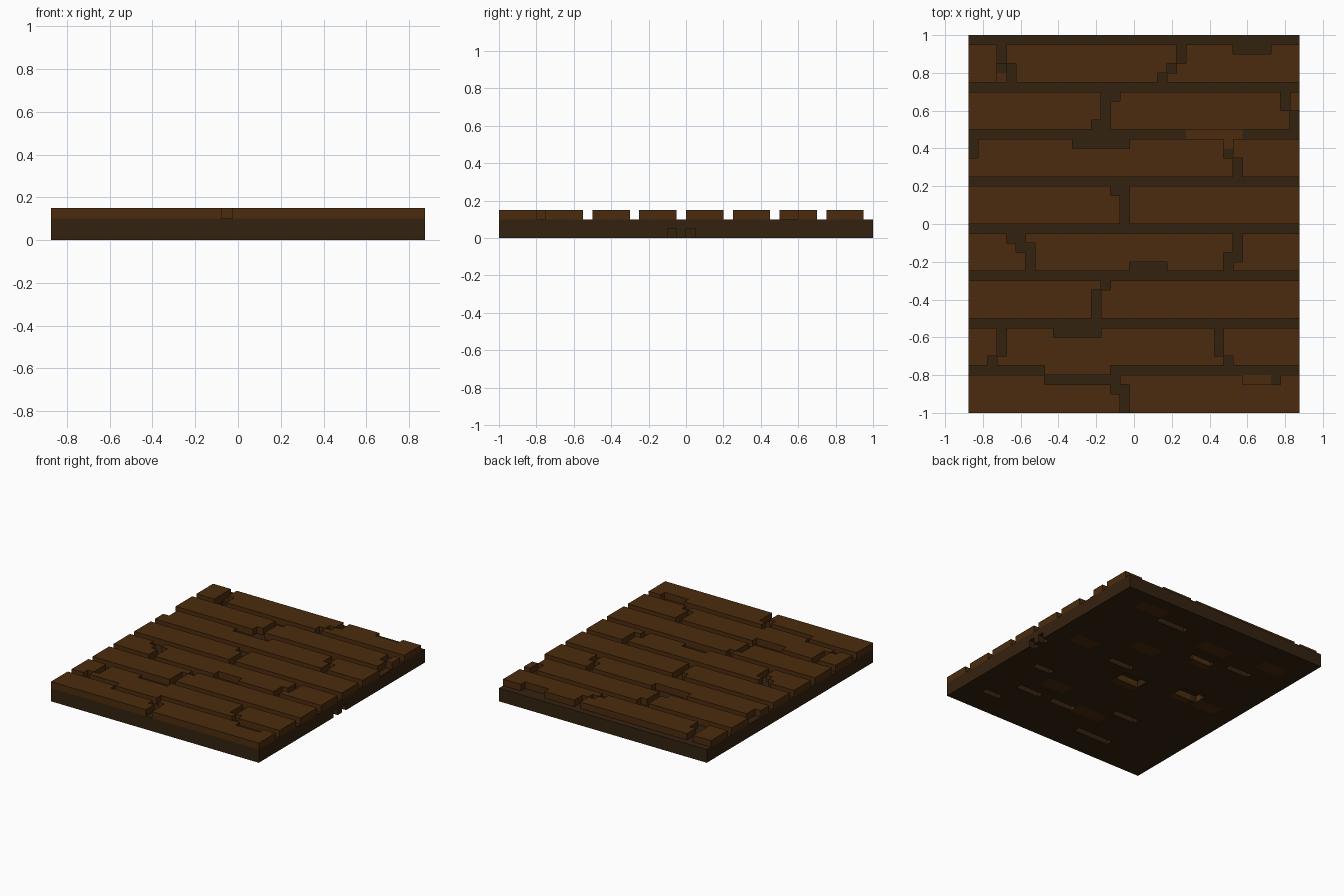
import bpy
import bmesh

if "Cube" in bpy.data.objects:
    bpy.data.objects.remove(bpy.data.objects["Cube"])

CELL = 0.05
COLS, ROWS = 35, 40
STEPS = ((1, 0, 0), (-1, 0, 0), (0, 1, 0), (0, -1, 0), (0, 0, 1), (0, 0, -1))


def make_material(name, color):
    mat = bpy.data.materials.new(name)
    mat.use_nodes = True
    mat.diffuse_color = (*color, 1)
    shader = mat.node_tree.nodes["Principled BSDF"]
    shader.inputs["Base Color"].default_value = (*color, 1)
    shader.inputs["Roughness"].default_value = 0.9
    return mat


plank_wood = make_material("plank brown", (0.07, 0.0245, 0.0042))
dark_wood = make_material("dark brown", (0.034, 0.016, 0.0052))


def block(x0, x1, y0, y1):
    """Cells of a rectangle, both ends included."""
    return {(x, y) for x in range(x0, x1 + 1) for y in range(y0, y1 + 1)}


def blocks(rects):
    return set().union(*(block(*r) for r in rects))


def layer(cells, z):
    return {(x, y, z) for x, y in cells}


def build(name, cells, materials, accent=frozenset()):
    """Skin a set of grid cells; accent cells take the second material."""
    bm = bmesh.new()
    corners = {}

    def vert(p):
        if p not in corners:
            x, y, z = p
            corners[p] = bm.verts.new(((x - COLS / 2) * CELL,
                                       (y - ROWS / 2) * CELL, z * CELL))
        return corners[p]

    for cell in sorted(cells):
        for step in STEPS:
            if tuple(c + s for c, s in zip(cell, step)) in cells:
                continue
            axis = next(k for k in range(3) if step[k])
            u, v = (axis + 1) % 3, (axis + 2) % 3
            ring = []
            for du, dv in ((0, 0), (1, 0), (1, 1), (0, 1)):
                p = list(cell)
                p[axis] += step[axis] > 0
                p[u] += du
                p[v] += dv
                ring.append(vert(tuple(p)))
            if step[axis] < 0:
                ring.reverse()
            bm.faces.new(ring).material_index = int(cell in accent)
    mesh = bpy.data.meshes.new(name)
    bm.to_mesh(mesh)
    bm.free()
    for mat in materials:
        mesh.materials.append(mat)
    obj = bpy.data.objects.new(name, mesh)
    bpy.context.collection.objects.link(obj)


# Cracks and chips cut out of each plank row, front to back
cracks = [
    [(8, 15, 3, 3), (15, 15, 2, 3), (16, 16, 0, 2), (29, 32, 3, 3)],
    [(3, 3, 6, 8), (2, 2, 5, 5), (9, 13, 8, 8), (26, 26, 6, 8), (27, 27, 5, 5)],
    [(14, 14, 13, 13), (13, 13, 10, 12)],
    [(4, 5, 18, 18), (5, 6, 17, 17), (6, 6, 15, 16), (17, 20, 15, 15),
     (28, 28, 16, 18), (27, 27, 15, 16)],
    [(15, 15, 23, 23), (16, 16, 20, 23)],
    [(0, 0, 27, 28), (11, 16, 28, 28), (27, 27, 27, 28), (28, 28, 25, 26)],
    [(14, 15, 33, 33), (14, 14, 30, 32), (13, 13, 30, 30),
     (33, 33, 32, 33), (34, 34, 30, 31)],
    [(3, 3, 35, 38), (4, 4, 35, 36), (22, 22, 37, 38), (21, 21, 36, 36),
     (20, 20, 35, 35), (28, 31, 38, 38)],
]

# Planks: four cells deep with a one cell gap behind each
for row, cuts in enumerate(cracks):
    start = row * 5
    cells = block(0, COLS - 1, start, start + 3) - blocks(cuts)
    if row == 0:
        cells |= block(8, 14, 4, 4)  # chip that bridges the gap
    build(f"plank_row_{row + 1}", layer(cells, 2), [plank_wood])

# Base slab: hollows underneath, a deep crack on top, brown wood showing through
hollows = blocks([
    (34, 34, 18, 18), (34, 34, 20, 20), (28, 30, 14, 14), (19, 22, 8, 8),
    (25, 28, 8, 8), (12, 15, 30, 30), (6, 9, 31, 31), (7, 10, 21, 22),
    (10, 13, 11, 11), (21, 25, 35, 35), (9, 14, 4, 4), (20, 23, 22, 22),
    (29, 31, 4, 4), (16, 19, 19, 20),
])
stains = blocks([
    (16, 19, 18, 18), (12, 14, 29, 29), (8, 10, 20, 20), (14, 18, 8, 9),
    (3, 6, 34, 35), (26, 30, 36, 37), (28, 31, 23, 24), (12, 16, 33, 34),
    (3, 6, 20, 21), (23, 26, 11, 12), (20, 23, 27, 28),
]) - hollows
patches = blocks([(23, 28, 29, 29), (27, 27, 28, 28), (29, 31, 3, 3)])
floor = block(0, COLS - 1, 0, ROWS - 1)
slab = layer(floor - hollows, 0) | layer(floor - block(3, 3, 35, 36), 1)
build("base_slab", slab, [dark_wood, plank_wood],
      layer(stains, 0) | layer(patches, 1))
